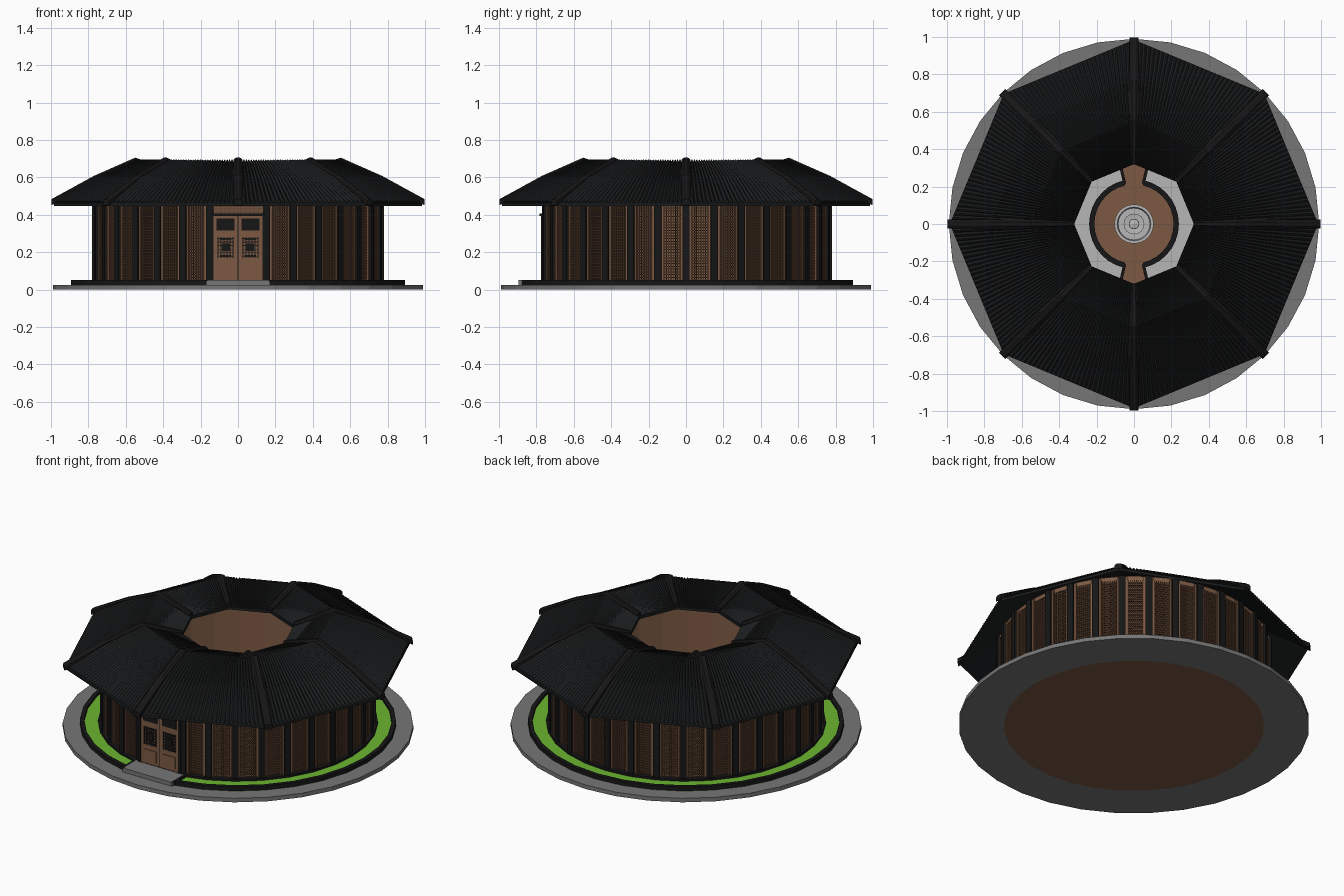
import bpy, bmesh
from math import sin, cos, pi, radians, tau
from mathutils import Matrix, Vector

if "Cube" in bpy.data.objects:
    bpy.data.objects.remove(bpy.data.objects["Cube"])


def material(name, r, g, b):
    m = bpy.data.materials.new(name)
    m.diffuse_color = (r, g, b, 1)
    m.use_nodes = True
    m.node_tree.nodes["Principled BSDF"].inputs["Base Color"].default_value = m.diffuse_color
    return m


WOOD = material("wood", 0.20, 0.10, 0.055)
DARKWOOD = material("dark_wood", 0.11, 0.055, 0.03)
BLACK = material("black", 0.008, 0.008, 0.008)
TILE = material("tile", 0.011, 0.012, 0.013)
GRASS = material("grass", 0.15, 0.46, 0.03)
STONE = material("stone", 0.18, 0.18, 0.18)
PALE = material("pale_stone", 0.47, 0.47, 0.47)


def polar(r, a, z):
    """Angle a is measured from the front (-y)."""
    return Vector((r * sin(a), -r * cos(a), z))


def finish(name, bm, mat):
    bmesh.ops.recalc_face_normals(bm, faces=bm.faces)
    me = bpy.data.meshes.new(name)
    bm.to_mesh(me)
    bm.free()
    me.materials.append(mat)
    ob = bpy.data.objects.new(name, me)
    bpy.context.collection.objects.link(ob)
    return ob


def lathe(name, profile, mat, n=32, a0=0.0, a1=tau, closed=True):
    """Sweep an (r, z) profile around z, full turn or capped arc."""
    bm = bmesh.new()
    full = abs(a1 - a0 - tau) < 1e-6
    cols = []
    for i in range(n if full else n + 1):
        a = a0 + (a1 - a0) * i / n
        cols.append([bm.verts.new(polar(r, a, z)) for r, z in profile])
    m = len(profile)
    for i in range(n):
        p, q = cols[i], cols[(i + 1) % len(cols)]
        for j in range(m if closed else m - 1):
            k = (j + 1) % m
            bm.faces.new((p[j], p[k], q[k], q[j]))
    if not full:
        bm.faces.new(cols[0])
        bm.faces.new(cols[-1])
    bmesh.ops.remove_doubles(bm, verts=bm.verts, dist=1e-5)
    return finish(name, bm, mat)


def ring(name, r0, r1, z0, z1, mat, **kw):
    return lathe(name, [(r0, z0), (r1, z0), (r1, z1), (r0, z1)], mat, **kw)


def boxes(name, items, mat):
    """Each item: centre, size, turn about z."""
    bm = bmesh.new()
    for c, s, turn in items:
        bmesh.ops.create_cube(bm, size=1, matrix=Matrix.Rotation(turn, 4, 'Z')
                              @ Matrix.Translation(c) @ Matrix.Diagonal((*s, 1)))
    return finish(name, bm, mat)


def disc(name, r, z0, z1, mat, n=32):
    return lathe(name, [(0, z0), (r, z0), (r, z1), (0, z1)], mat, n=n, closed=False)


STEP = tau / 32

# Ground: paving, lawn and its kerbs, floor
ring("paving", 0.735, 0.99, 0, 0.025, STONE)
ring("lawn", 0.77, 0.88, 0.02, 0.037, GRASS)
gap = radians(11)
ring("outer_kerb", 0.868, 0.893, 0.02, 0.05, BLACK, n=30, a0=gap, a1=tau - gap)
ring("inner_kerb", 0.76, 0.79, 0.02, 0.05, BLACK, n=30, a0=gap, a1=tau - gap)
disc("floor", 0.736, 0, 0.04, WOOD)
boxes("entrance_step", [((0, -0.825, 0.035), (0.33, 0.14, 0.03), 0),
                        ((0, -0.87, 0.03), (0.34, 0.05, 0.03), 0)], STONE)
boxes("step_kerbs", [((s * 0.172, -0.82, 0.035), (0.016, 0.11, 0.03), 0) for s in (-1, 1)], BLACK)

# Round wall with posts
ring("wall", 0.735, 0.757, 0.025, 0.54, WOOD)
boxes("wall_posts", [((0, -0.762, 0.28), (0.038, 0.036, 0.5), k * STEP)
                     for k in range(1, 32)], BLACK)

# Lattice panels between posts
bars, frames = [], []
for k in range(1, 31):
    a = (k + 0.5) * STEP
    y = -0.757
    for i in range(8):
        bars.append(((-0.042 + i * 0.012, y, 0.28), (0.004, 0.012, 0.46), a))
    for i in range(30):
        bars.append(((0, y, 0.065 + i * 0.0148), (0.09, 0.01, 0.005), a))
    for s in (-1, 1):
        frames.append(((s * 0.053, y, 0.28), (0.014, 0.018, 0.5), a))
boxes("wall_lattice", bars, DARKWOOD)
boxes("panel_frames", frames, WOOD)

# Double door
leaves, grilles, frame = [], [], []
for s in (-1, 1):
    x = s * 0.066
    leaves.append(((x, -0.757, 0.22), (0.128, 0.024, 0.35), 0))
    leaves.append(((x, -0.77, 0.105), (0.085, 0.006, 0.07), 0))
    grilles.append(((x, -0.769, 0.348), (0.096, 0.006, 0.066), 0))
    for i in range(6):
        grilles.append(((x - 0.04 + i * 0.016, -0.769, 0.225), (0.005, 0.01, 0.11), 0))
        grilles.append(((x, -0.77, 0.178 + i * 0.0188), (0.088, 0.008, 0.005), 0))
    for t in (0.18, 0.27):
        grilles.append(((x, -0.77, t), (0.06, 0.01, 0.012), 0))
    grilles.append(((x, -0.77, 0.225), (0.04, 0.01, 0.04), 0))
    frame.append(((s * 0.137, -0.757, 0.22), (0.014, 0.034, 0.36), 0))
frame.append(((0, -0.764, 0.4), (0.29, 0.036, 0.014), 0))
frame.append(((0, -0.757, 0.045), (0.28, 0.03, 0.012), 0))
frame.append(((0, -0.757, 0.22), (0.004, 0.028, 0.35), 0))
boxes("door_leaves", leaves, WOOD)
boxes("door_grilles", grilles, BLACK)
boxes("door_frame", frame, BLACK)
boxes("transom", [((0, -0.75, 0.46), (0.28, 0.02, 0.11), 0)], WOOD)
boxes("transom_lattice",
      [((-0.13 + i * 0.012, -0.76, 0.46), (0.004, 0.01, 0.1), 0) for i in range(23)] +
      [((0, -0.76, 0.415 + i * 0.0148), (0.28, 0.009, 0.005), 0) for i in range(6)], DARKWOOD)

# Roof: octagonal slab, ribbed tiles, hip ridges
ROOF = [(0.985, 0.462), (0.77, 0.585), (0.55, 0.682), (0.32, 0.61)]
slab = ROOF + [(r, z - 0.016) for r, z in reversed(ROOF)]
lathe("roof_slab", slab, TILE, n=8)

RIBS, SUB = 30, 4
bm = bmesh.new()
for f in range(8):
    a, b = f * pi / 4, (f + 1) * pi / 4
    cols = []
    for i in range(RIBS * SUB + 1):
        t = i / (RIBS * SUB)
        lift = 0.001 + 0.013 * sin(pi * (i % SUB) / SUB)
        cols.append([bm.verts.new(polar(r, a, z).lerp(polar(r, b, z), t)
                                  + Vector((0, 0, lift * (0.5 if j == 3 else 1))))
                     for j, (r, z) in enumerate(ROOF)])
    for p, q in zip(cols, cols[1:]):
        for j in range(3):
            bm.faces.new((p[j], q[j], q[j + 1], p[j + 1]))
finish("roof_tiles", bm, TILE)

bm = bmesh.new()
path = [(0.998, 0.46)] + ROOF[1:]
for f in range(8):
    turn = Matrix.Rotation(f * pi / 4, 4, 'Z')
    sections = []
    for j, (r, z) in enumerate(path):
        w = 0.023 if j < 3 else 0.016
        sections.append([bm.verts.new(turn @ Vector((x, -r, z + dz))) for x, dz in
                         ((-w, -0.01), (-w, 0.014), (-w / 2, 0.023), (w / 2, 0.023), (w, 0.014), (w, -0.01))])
    for p, q in zip(sections, sections[1:]):
        for j in range(6):
            k = (j + 1) % 6
            bm.faces.new((p[j], p[k], q[k], q[j]))
    bm.faces.new(sections[0])
    bm.faces.new(sections[-1])
finish("hip_ridges", bm, BLACK)

# Courtyard: pale beds, kerbs, fountain
half = radians(13)
for name, a0 in (("right", half), ("left", pi + half)):
    arc = dict(n=14, a0=a0, a1=a0 + pi - 2 * half)
    ring(name + "_court_bed", 0.235, 0.5, 0.03, 0.048, PALE, **arc)
    ring(name + "_court_kerb", 0.212, 0.24, 0.03, 0.06, BLACK, **arc)
boxes("path_kerbs", [((0, -0.36, 0.045), (0.016, 0.28, 0.03), a)
                     for a in (half, -half, pi + half, pi - half)], BLACK)
lathe("fountain", [(0.105, 0.04), (0.105, 0.085), (0.09, 0.085), (0.085, 0.065), (0.025, 0.065),
                   (0.018, 0.12), (0.055, 0.14), (0.055, 0.15), (0.012, 0.145),
                   (0.01, 0.18), (0.028, 0.19), (0.026, 0.2), (0, 0.205)], PALE, n=24, closed=False)
